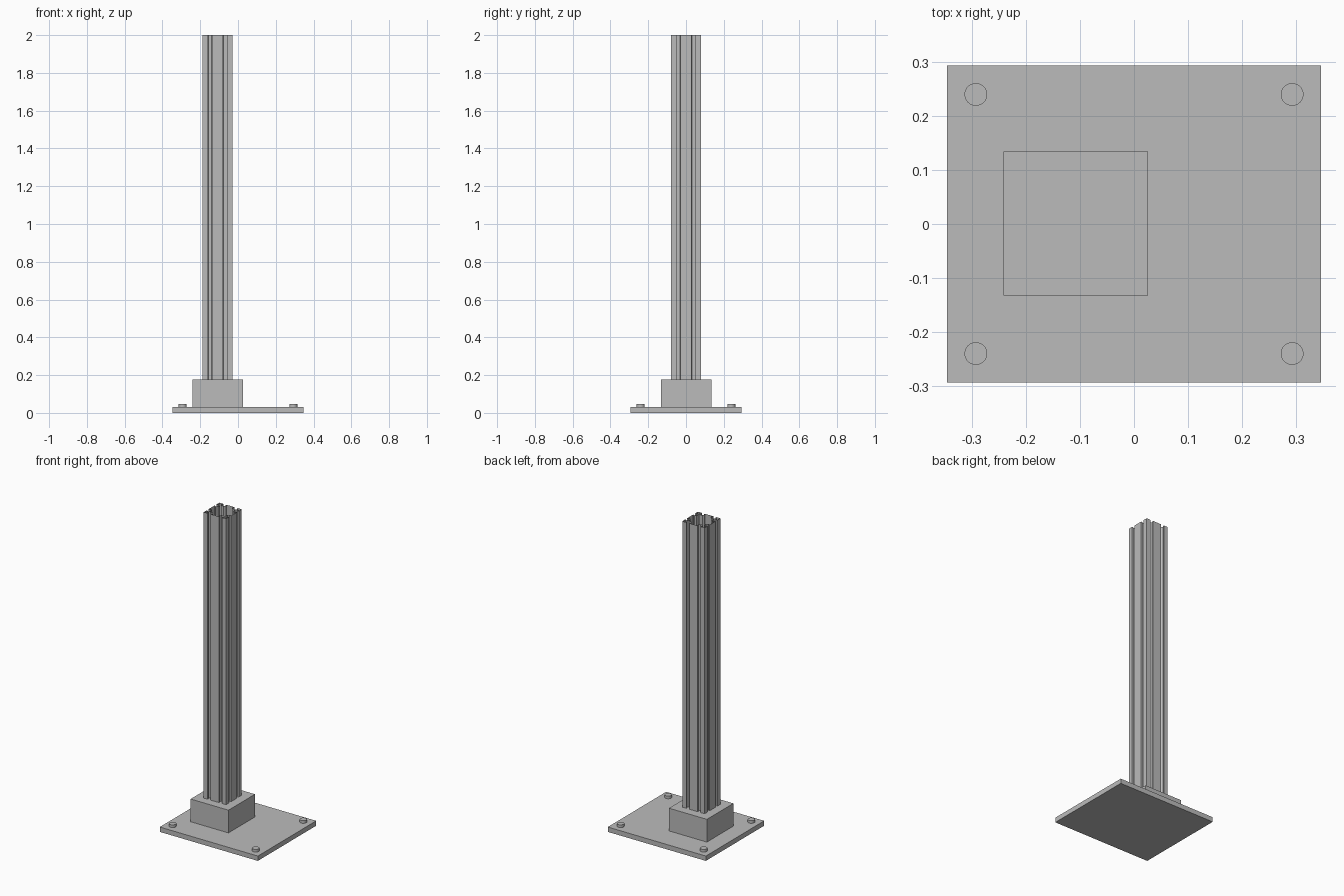
import bpy
import bmesh
import math
from mathutils import Matrix, Vector

cube = bpy.data.objects.get("Cube")
if cube:
    bpy.data.objects.remove(cube, do_unlink=True)

grey = bpy.data.materials.new("metal grey")
grey.use_nodes = True
colour = (0.5, 0.5, 0.5, 1)
grey.diffuse_color = colour
grey.node_tree.nodes["Principled BSDF"].inputs["Base Color"].default_value = colour


def make_object(name, bm):
    mesh = bpy.data.meshes.new(name)
    bm.to_mesh(mesh)
    bm.free()
    mesh.materials.append(grey)
    obj = bpy.data.objects.new(name, mesh)
    bpy.context.collection.objects.link(obj)
    return obj


def box(name, x, y, size_x, size_y, bottom, top):
    bm = bmesh.new()
    place = Matrix.Translation((x, y, (bottom + top) / 2))
    scale = Matrix.Diagonal((size_x, size_y, top - bottom, 1))
    bmesh.ops.create_cube(bm, size=1, matrix=place @ scale)
    return make_object(name, bm)


def bolt(name, x, y, bottom, top, radius):
    bm = bmesh.new()
    bmesh.ops.create_cone(bm, cap_ends=True, segments=32, radius1=radius,
                          radius2=radius, depth=top - bottom,
                          matrix=Matrix.Translation((x, y, (bottom + top) / 2)))
    # Smooth round side, flat head
    for face in bm.faces:
        face.smooth = len(face.verts) == 4
    for edge in bm.edges:
        edge.smooth = edge.calc_face_angle() < math.radians(30)
    return make_object(name, bm)


def slotted_outline(half, slot_centre):
    """Square outline with two T-slots in every side."""
    # Right half of one slot: offset from its centre, depth below the side
    half_slot = [(0.0105, 0), (0.0105, 0.009), (0.017, 0.009),
                 (0.017, 0.015), (0.009, 0.025)]
    slot = half_slot + [(-u, d) for u, d in reversed(half_slot)]
    side = [Vector((half, half))]
    for centre in (slot_centre, -slot_centre):
        side += [Vector((centre + u, half - d)) for u, d in slot]
    return [Matrix.Rotation(quarter * math.pi / 2, 2) @ p
            for quarter in range(4) for p in side]


def open_extrusion(name, x, y, outline, bottom, top):
    bm = bmesh.new()
    low = [bm.verts.new((x + p.x, y + p.y, bottom)) for p in outline]
    high = [bm.verts.new((x + p.x, y + p.y, top)) for p in outline]
    for i in range(len(outline)):
        j = (i + 1) % len(outline)
        bm.faces.new((low[i], low[j], high[j], high[i]))
    return make_object(name, bm)


# Plate and socket block
box("base_plate", 0, 0, 0.692, 0.588, 0, 0.031)
box("socket_block", -0.108, 0.001, 0.267, 0.267, 0.031, 0.176)

# Hollow slotted column, open at the ends
open_extrusion("slotted_column", -0.108, 0, slotted_outline(0.079, 0.04), 0.176, 2)

# Corner bolts
for x_name, x in (("left", 0.293), ("right", -0.293)):
    for y_name, y in (("front", -0.24), ("back", 0.24)):
        bolt(f"{y_name}_{x_name}_bolt", x, y, 0.031, 0.048, 0.021)
